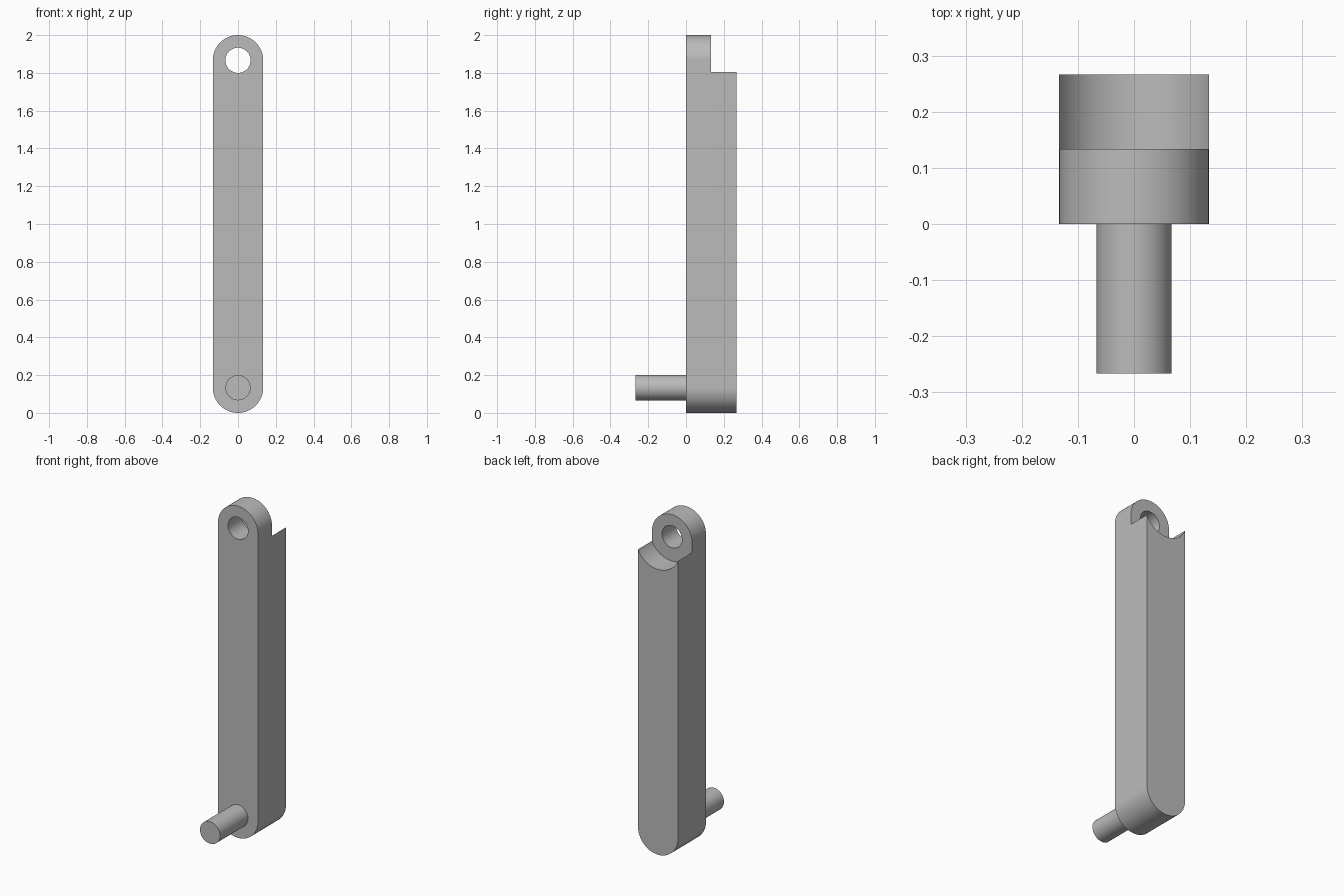
import bpy, bmesh
from math import sin, cos, pi, radians

if "Cube" in bpy.data.objects:
    bpy.data.objects.remove(bpy.data.objects["Cube"])

R = 2 / 15                 # half width of the arm
LOW, HIGH = R, 2 - R       # heights of the pin and hole centres
SEG = 48

grey = bpy.data.materials.new("plain grey")
grey.use_nodes = True
colour = (0.5, 0.5, 0.5, 1)
grey.diffuse_color = colour
grey.node_tree.nodes["Principled BSDF"].inputs["Base Color"].default_value = colour


def arc(radius, z, start, end, steps):
    angles = [start + (end - start) * i / steps for i in range(steps + 1)]
    return [(radius * cos(a), z + radius * sin(a)) for a in angles]


def circle(radius, z):
    return arc(radius, z, 0, 2 * pi, 2 * SEG)[:-1]


def prism(name, outline, y0, y1):
    """Extrude an x-z outline along y."""
    bm = bmesh.new()
    face = bm.faces.new([bm.verts.new((x, y0, z)) for x, z in outline])
    new = bmesh.ops.extrude_face_region(bm, geom=[face])["geom"]
    bmesh.ops.translate(bm, vec=(0, y1 - y0, 0),
                        verts=[v for v in new if isinstance(v, bmesh.types.BMVert)])
    bmesh.ops.recalc_face_normals(bm, faces=bm.faces)
    mesh = bpy.data.meshes.new(name)
    bm.to_mesh(mesh)
    bm.free()
    mesh.materials.append(grey)
    obj = bpy.data.objects.new(name, mesh)
    bpy.context.collection.objects.link(obj)
    return obj


def select(obj):
    bpy.ops.object.select_all(action="DESELECT")
    obj.select_set(True)
    bpy.context.view_layer.objects.active = obj


def cut(obj, cutter):
    cutter.hide_render = True
    mod = obj.modifiers.new("cut", "BOOLEAN")
    mod.operation = "DIFFERENCE"
    mod.solver = "EXACT"
    mod.object = cutter
    select(obj)
    bpy.ops.object.modifier_apply(modifier=mod.name)
    bpy.data.objects.remove(cutter)


# Long arm with rounded ends
stadium = arc(R, HIGH, 0, pi, SEG) + arc(R, LOW, pi, 2 * pi, SEG)
arm = prism("arm", stadium, 0, 2 * R)

# Round clearance behind the lug, then the pivot hole
cut(arm, prism("clearance_cutter", circle(1.1 * R, HIGH), R, 3 * R))
cut(arm, prism("hole_cutter", circle(R / 2, HIGH), -R, 3 * R))

# Pin at the foot
pin = prism("pin", circle(R / 2, LOW), -2 * R, 0)

for obj in (arm, pin):
    select(obj)
    bpy.ops.object.shade_smooth_by_angle(angle=radians(30))
